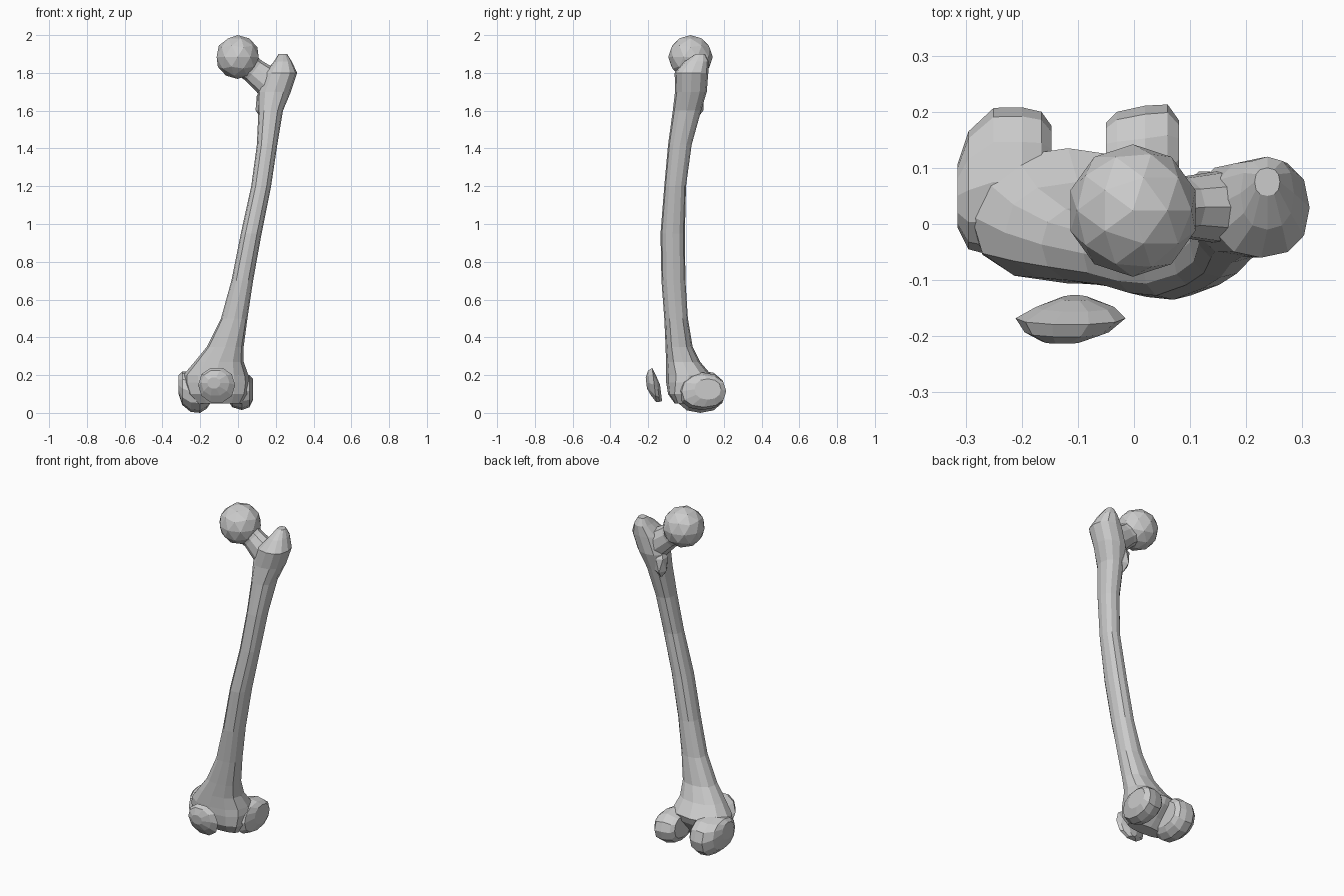
import bpy, bmesh, math
from mathutils import Vector, Matrix


def finish(name, bm):
    bmesh.ops.recalc_face_normals(bm, faces=bm.faces)
    me = bpy.data.meshes.new(name)
    bm.to_mesh(me)
    bm.free()
    ob = bpy.data.objects.new(name, me)
    bpy.context.collection.objects.link(ob)
    return ob


def loft(name, rings, u, v, sides=12, power=1.0):
    """Skin rings of (centre, radius along u, radius along v); power < 1 squares them."""
    bm = bmesh.new()
    u, v = Vector(u).normalized(), Vector(v).normalized()
    loops = []
    for c, ru, rv in rings:
        loop = []
        for i in range(sides):
            a = 2 * math.pi * i / sides
            ca, sa = math.cos(a), math.sin(a)
            ca = math.copysign(abs(ca) ** power, ca)
            sa = math.copysign(abs(sa) ** power, sa)
            loop.append(bm.verts.new(Vector(c) + u * ru * ca + v * rv * sa))
        loops.append(loop)
    for a, b in zip(loops, loops[1:]):
        for i in range(sides):
            j = (i + 1) % sides
            bm.faces.new((a[i], a[j], b[j], b[i]))
    bm.faces.new(loops[0])
    bm.faces.new(loops[-1])
    return finish(name, bm)


def span(z, x0, x1, y0, y1):
    return ((x0 + x1) / 2, (y0 + y1) / 2, z), (x1 - x0) / 2, (y1 - y0) / 2


def ball(name, centre, scale, subdiv=2):
    bm = bmesh.new()
    m = Matrix.Translation(centre) @ Matrix.Diagonal((*scale, 1))
    bmesh.ops.create_icosphere(bm, subdivisions=subdiv, radius=1, matrix=m)
    return finish(name, bm)


# Shaft with flared lower end and greater trochanter: z, x range, y range
sections = [
    (0.05, -0.22, 0.02, -0.06, 0.02),
    (0.10, -0.27, 0.05, -0.095, 0.06),
    (0.16, -0.29, 0.06, -0.105, 0.12),
    (0.20, -0.29, 0.055, -0.106, 0.135),
    (0.27, -0.23, 0.03, -0.106, 0.075),
    (0.35, -0.165, 0.03, -0.108, 0.035),
    (0.50, -0.09, 0.05, -0.115, 0.01),
    (0.70, -0.035, 0.08, -0.13, -0.003),
    (0.95, 0.015, 0.125, -0.135, -0.006),
    (1.20, 0.07, 0.175, -0.115, 0.0),
    (1.42, 0.10, 0.208, -0.095, 0.03),
    (1.60, 0.108, 0.238, -0.07, 0.08),
    (1.70, 0.105, 0.28, -0.058, 0.11),
    (1.80, 0.14, 0.313, -0.06, 0.118),
    (1.86, 0.19, 0.285, -0.01, 0.12),
    (1.90, 0.215, 0.26, 0.05, 0.10),
]
femur = loft("femur", [span(*s) for s in sections], (1, 0, 0), (0, 1, 0), power=0.85)

# Neck
neck = loft("neck", [((0.02, 0.025, 1.862), 0.072, 0.065),
                     ((0.085, 0.03, 1.81), 0.068, 0.055),
                     ((0.18, 0.03, 1.735), 0.085, 0.07)],
            (0.62, 0, 0.78), (0, 1, 0), sides=10)

# Ball head and lesser trochanter
head = ball("head", (-0.002, 0.024, 1.884), (0.117, 0.118, 0.116))
lesser = ball("lesser_trochanter", (0.125, 0.055, 1.64), (0.036, 0.045, 0.085), 1)


# Condyles, skinned sideways: x, centre y, centre z, radius y, radius z
def condyle(name, rows):
    return loft(name, [((x, y, z), ry, rz) for x, y, z, ry, rz in rows],
                (0, 1, 0), (0, 0, 1), power=0.9)


medial = condyle("medial_condyle", [
    (-0.315, 0.05, 0.15, 0.055, 0.05), (-0.295, 0.06, 0.13, 0.105, 0.088),
    (-0.25, 0.075, 0.113, 0.132, 0.108), (-0.20, 0.075, 0.113, 0.133, 0.113),
    (-0.165, 0.08, 0.118, 0.12, 0.095), (-0.147, 0.085, 0.12, 0.09, 0.07)])
lateral = condyle("lateral_condyle", [
    (-0.05, 0.10, 0.125, 0.08, 0.065), (-0.03, 0.085, 0.115, 0.115, 0.085),
    (0.02, 0.085, 0.115, 0.126, 0.10), (0.06, 0.095, 0.115, 0.118, 0.085),
    (0.08, 0.115, 0.125, 0.07, 0.055)])

# Fuse the femur parts into one surface
parts = [neck, head, lesser, medial, lateral]
for p in parts:
    mod = femur.modifiers.new(p.name, 'BOOLEAN')
    mod.operation = 'UNION'
    mod.solver = 'EXACT'
    mod.object = p
dg = bpy.context.evaluated_depsgraph_get()
fused = bpy.data.meshes.new_from_object(femur.evaluated_get(dg))
femur.modifiers.clear()
femur.data = fused
for p in parts:
    bpy.data.objects.remove(p)

# Kneecap, skinned front to back and leaning
kneecap = loft("kneecap", [
    ((-0.128, -0.21, 0.158), 0.035, 0.03),
    ((-0.12, -0.193, 0.158), 0.075, 0.07),
    ((-0.113, -0.168, 0.147), 0.098, 0.096),
    ((-0.105, -0.148, 0.125), 0.07, 0.07),
    ((-0.105, -0.132, 0.105), 0.025, 0.045)],
    (1, 0, 0), (0, -0.12, 1), sides=10, power=0.95)
